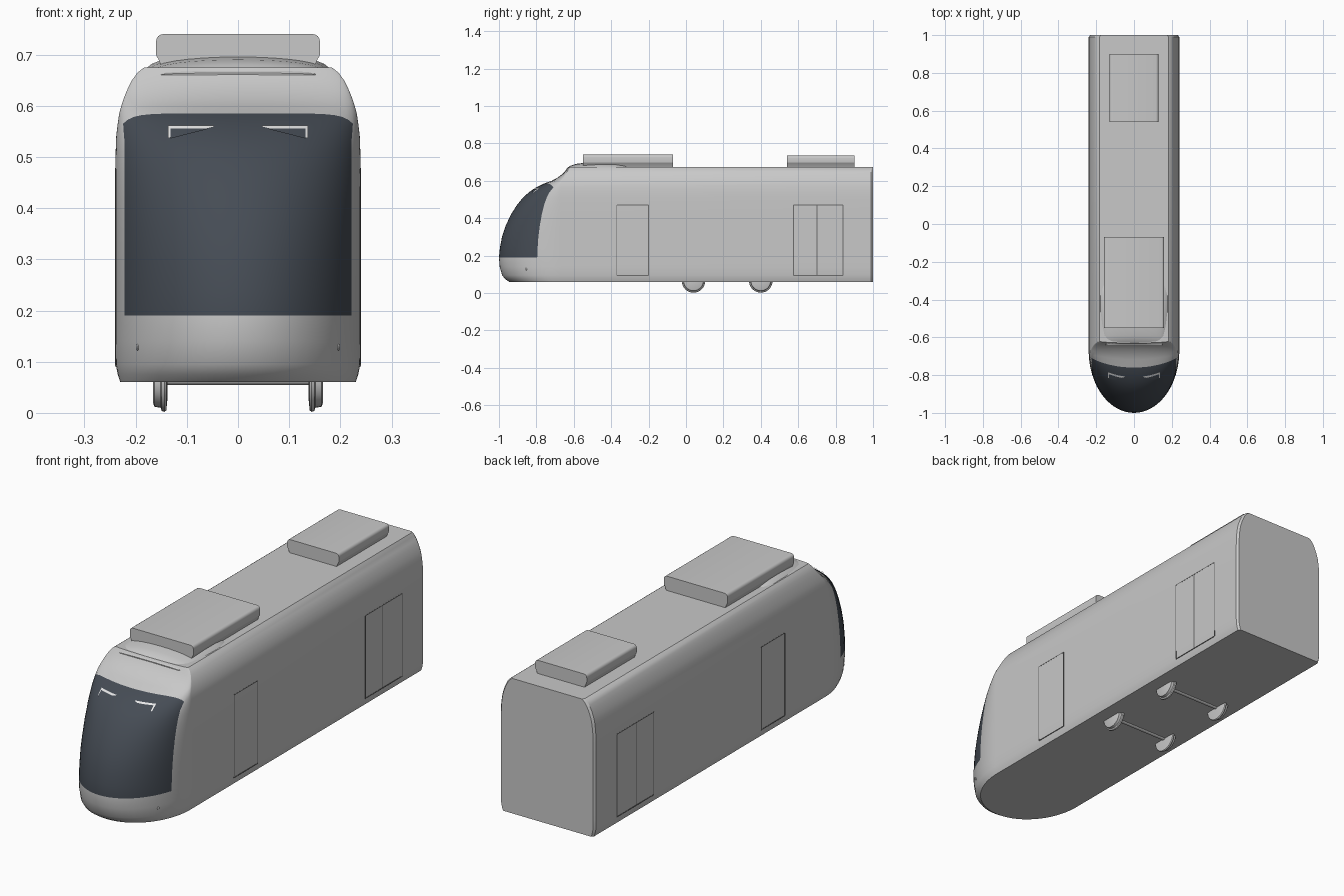
import bpy
import bmesh
from math import sin, cos, pi, asin, sqrt, radians

cube = bpy.data.objects.get("Cube")
if cube:
    bpy.data.objects.remove(cube, do_unlink=True)


def material(name, rgb, roughness=0.5):
    m = bpy.data.materials.new(name)
    m.use_nodes = True
    m.diffuse_color = (*rgb, 1)
    shader = next(n for n in m.node_tree.nodes if n.type == 'BSDF_PRINCIPLED')
    shader.inputs["Base Color"].default_value = (*rgb, 1)
    shader.inputs["Roughness"].default_value = roughness
    return m


GREY = material("body grey", (0.58, 0.58, 0.58))
GLASS = material("dark glass", (0.06, 0.072, 0.09))
SEAM = material("seam grey", (0.15, 0.15, 0.15))
LAMP = material("lamp white", (0.8, 0.8, 0.8))


def finish(name, bm, mats, mirror=False, recalc=True):
    if recalc:
        bmesh.ops.recalc_face_normals(bm, faces=bm.faces)
    mesh = bpy.data.meshes.new(name)
    bm.to_mesh(mesh)
    bm.free()
    for m in mats:
        mesh.materials.append(m)
    ob = bpy.data.objects.new(name, mesh)
    bpy.context.collection.objects.link(ob)
    bpy.ops.object.select_all(action='DESELECT')
    ob.select_set(True)
    bpy.context.view_layer.objects.active = ob
    bpy.ops.object.shade_smooth_by_angle(angle=radians(32))
    if mirror:
        ob.modifiers.new("Mirror", 'MIRROR')
    return ob


def loft(bm, rings, paint=None):
    """Skin closed rings of equal length and cap both ends."""
    loops = [[bm.verts.new(p) for p in ring] for ring in rings]
    n = len(loops[0])
    for r in range(len(loops) - 1):
        for i in range(n):
            j = (i + 1) % n
            f = bm.faces.new((loops[r][i], loops[r][j],
                              loops[r + 1][j], loops[r + 1][i]))
            if paint:
                f.material_index = paint(r, i)
    bm.faces.new(loops[0])
    bm.faces.new(loops[-1])


def add_box(bm, lo, hi):
    loft(bm, [[(x, lo[1], lo[2]), (x, hi[1], lo[2]),
               (x, hi[1], hi[2]), (x, lo[1], hi[2])] for x in (lo[0], hi[0])])


# Body levels: height, half width, nose tip
LEVELS = [
    (.06, .230, -.945), (.075, .235, -.968), (.095, .239, -.983),
    (.14, .24, -.996), (.19, .24, -1.0), (.24, .24, -.995),
    (.3, .24, -.984), (.36, .24, -.964), (.42, .24, -.936),
    (.47, .24, -.904), (.51, .239, -.872), (.54, .238, -.838),
    (.565, .235, -.8), (.585, .232, -.76), (.6, .228, -.718),
    (.615, .223, -.69), (.632, .216, -.667), (.65, .207, -.648),
    (.665, .196, -.637), (.675, .183, -.63)]
SILL, BROW = .19, .585
FRONT, CORNER = 24, 6


def level_at(z):
    for a, b in zip(LEVELS, LEVELS[1:]):
        if z <= b[0]:
            t = (z - a[0]) / (b[0] - a[0])
            w, tip = (a[k] + (b[k] - a[k]) * t for k in (1, 2))
            break
    else:
        w, tip = LEVELS[-1][1:]
    start = -.67 + .05 * max(0, (z - BROW) / .09)
    return w, tip, start


def nose_y(x, z):
    w, tip, start = level_at(z)
    return start - (start - tip) * sqrt(max(0, 1 - (x / w) ** 2))


def body_ring(z):
    w = level_at(z)[0]
    edge = asin(min(.222 / w, .955))
    corner = [edge + (pi / 2 - edge) * i / CORNER for i in range(1, CORNER + 1)]
    angles = [-a for a in reversed(corner)]
    angles += [edge * (2 * i / FRONT - 1) for i in range(FRONT + 1)] + corner
    ring = [(-w + .008, 1, z), (-w, .99, z)]
    for a in angles:
        # the upper edge of the windscreen droops towards its corners
        t = abs(a) / edge
        fade = 1 if t <= 1 else (pi / 2 - abs(a)) / (pi / 2 - edge)
        droop = .02 * min(t, 1) ** 6 * fade * max(0, 1 - abs(z - BROW) / .06)
        wz, tip, start = level_at(z - droop)
        ring.append((wz * sin(a), start - (start - tip) * cos(a), z - droop))
    return ring + [(w, .99, z), (w - .008, 1, z)]


def body_paint(r, i):
    first = 2 + CORNER
    in_height = SILL <= LEVELS[r][0] < BROW
    return int(in_height and first <= i < first + FRONT)


bm = bmesh.new()
loft(bm, [body_ring(l[0]) for l in LEVELS], body_paint)
finish("body_shell", bm, [GREY, GLASS])


# Roof equipment boxes with softened long edges
def roof_box(name, half, y0, y1, top, r=.014):
    base = .668
    outline = [(-half + r, base), (half - r, base)]
    for cx, cz, a0 in ((half - r, base + .02 + r, -pi / 4),
                       (half - r, top - r, 0), (-half + r, top - r, pi / 2),
                       (-half + r, base + .02 + r, pi)):
        steps = 4
        sweep = pi / 4 if cz < top - r - .001 else pi / 2
        outline += [(cx + r * cos(a0 + sweep * k / steps),
                     cz + r * sin(a0 + sweep * k / steps))
                    for k in range(steps + 1)]
    b = bmesh.new()
    loft(b, [[(x, y, z) for x, z in outline] for y in (y0, y1)])
    finish(name, b, [GREY])


roof_box("front_roof_unit", .16, -.55, -.07, .74)
roof_box("rear_roof_unit", .13, .54, .9, .735)

# Low fairing blending the front roof unit into the roof
bm = bmesh.new()
rings = []
for y, half, top in ((-.64, .15, .664), (-.62, .16, .68), (-.59, .168, .69),
                     (-.53, .176, .698), (-.46, .182, .703), (-.38, .182, .702),
                     (-.33, .174, .692), (-.30, .16, .676)):
    ring = []
    for k in range(17):
        a = pi * k / 16
        ring.append((half * cos(a), y, .66 + (top - .66) * sin(a) ** .7
                     if 0 < k < 16 else .66))
    rings.append(ring)
loft(bm, rings)
finish("roof_fairing", bm, [GREY])

# Flanged wheels and axles
AXLES = (.04, .40)
bm = bmesh.new()
for y in AXLES:
    loft(bm, [[(x, y + r * cos(2 * pi * k / 32), .065 + r * sin(2 * pi * k / 32))
               for k in range(32)]
              for x, r in ((.138, .04), (.14, .06), (.144, .063), (.149, .061),
                           (.151, .055), (.163, .053), (.166, .046))])
finish("wheels", bm, [GREY], mirror=True)

bm = bmesh.new()
for y in AXLES:
    loft(bm, [[(x, y + .011 * cos(pi * k / 6), .065 + .011 * sin(pi * k / 6))
               for k in range(12)] for x in (-.14, .14)])
finish("axles", bm, [GREY])

# Door outlines on both sides
bm = bmesh.new()
T = .002
for y0, y1, posts in ((-.37, -.2, (-.37, -.2)), (.575, .84, (.575, .7, .84))):
    for y in posts:
        add_box(bm, (.236, y - T, .093), (.2405, y + T, .47))
    for z in (.093, .47):
        add_box(bm, (.236, y0, z - T), (.2405, y1, z + T))
finish("door_seams", bm, [SEAM], mirror=True)


# Wedge headlamps following the windscreen
def lamp_plate(name, x0, x1, top, drop, lift, mat):
    b = bmesh.new()
    cols, rows = 8, 3
    grid = []
    for i in range(cols + 1):
        t = i / cols
        x = x0 + (x1 - x0) * t
        grid.append([])
        for j in range(rows + 1):
            z = top - drop * (.08 + .92 * t) * (1 - j / rows)
            grid[-1].append(b.verts.new((x, nose_y(x, z) - lift, z)))
    for i in range(cols):
        for j in range(rows):
            b.faces.new((grid[i][j], grid[i + 1][j],
                         grid[i + 1][j + 1], grid[i][j + 1]))
    finish(name, b, [mat], mirror=True, recalc=False)


lamp_plate("headlamp_rim", .047, .137, .561, .024, .004, LAMP)
lamp_plate("headlamp_glass", .06, .132, .556, .02, .006, GLASS)

# Small marker lamps on the bumper
bm = bmesh.new()
bmesh.ops.create_uvsphere(bm, u_segments=12, v_segments=8, radius=.006)
bmesh.ops.scale(bm, vec=(.6, 1, 1.1), verts=bm.verts)
bmesh.ops.translate(bm, vec=(.196, nose_y(.196, .128) + .002, .128), verts=bm.verts)
finish("marker_lamps", bm, [GREY], mirror=True)
